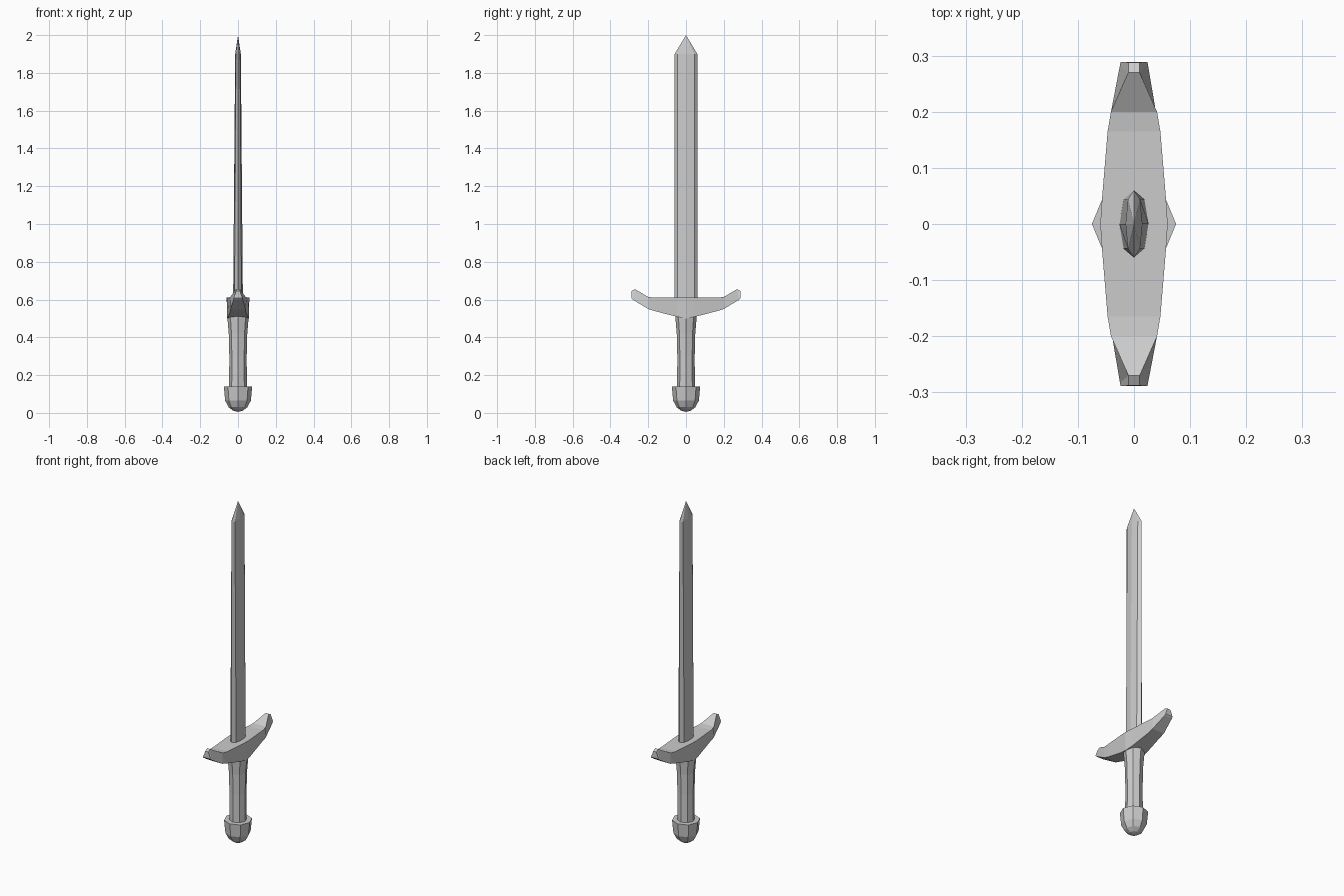
import bpy, bmesh
from math import cos, sin, pi

if "Cube" in bpy.data.objects:
    bpy.data.objects.remove(bpy.data.objects["Cube"])


def loft(name, rings):
    """Skin a list of equal-length rings; a ring of one point closes to a tip."""
    bm = bmesh.new()
    vs = [[bm.verts.new(p) for p in r] for r in rings]
    for a, b in zip(vs, vs[1:]):
        n = max(len(a), len(b))
        for i in range(n):
            j = (i + 1) % n
            if len(b) == 1:
                bm.faces.new((a[i], a[j], b[0]))
            elif len(a) == 1:
                bm.faces.new((a[0], b[j], b[i]))
            else:
                bm.faces.new((a[i], a[j], b[j], b[i]))
    for end in (vs[0], vs[-1]):
        if len(end) > 2:
            bm.faces.new(end)
    bmesh.ops.recalc_face_normals(bm, faces=bm.faces)
    mesh = bpy.data.meshes.new(name)
    bm.to_mesh(mesh)
    bm.free()
    obj = bpy.data.objects.new(name, mesh)
    bpy.context.collection.objects.link(obj)
    return obj


def octagon(r, z):
    return [(r * cos(i * pi / 4), r * sin(i * pi / 4), z) for i in range(8)]


def blade_ring(t, z):
    half = [(t, 0), (t * 0.72, 0.044), (0, 0.06), (-t * 0.72, 0.044)]
    return [(x, y, z) for x, y in half] + [(-x, -y, z) for x, y in half]


# Blade: flattened octagon thinning toward a pointed tip
loft("blade", [blade_ring(0.026, 0.58), blade_ring(0.015, 1.9), [(0, 0, 2.0)]])

# Pommel: faceted rounded cap
loft("pommel", [[(0, 0, 0.005)]] + [octagon(r, z) for r, z in
     [(0.026, 0.012), (0.05, 0.03), (0.068, 0.065), (0.075, 0.14)]])

# Grip: eight sided, flaring up to the guard
loft("grip", [octagon(r, z) for r, z in
     [(0.047, 0.13), (0.046, 0.30), (0.049, 0.42), (0.056, 0.50), (0.056, 0.52)]])

# Crossguard stations: bottom y, bottom z, bottom half width, top y, top z, top half width
side = [(0.045, 0.508, 0.052, 0.045, 0.61, 0.057),
        (0.165, 0.539, 0.040, 0.165, 0.61, 0.047),
        (0.20, 0.55, 0.039, 0.20, 0.614, 0.041),
        (0.285, 0.60, 0.025, 0.24, 0.638, 0.0225),
        (0.29, 0.642, 0.02, 0.27, 0.655, 0.01)]
# the last two stations share the end face of the arm
side[3] = (0.283, 0.60, 0.025, 0.27, 0.655, 0.01)
end = (0.289, 0.607, 0.024, 0.288, 0.645, 0.010)
arm = side[:4] + [end]


def guard_ring(s, d):
    yb, zb, wb, yt, zt, wt = s
    return [(-wb, d * yb, zb), (wb, d * yb, zb), (wt, d * yt, zt), (-wt, d * yt, zt)]


middle = (0, 0.50, 0.058, 0, 0.61, 0.060)
loft("crossguard", [guard_ring(s, -1) for s in reversed(arm)]
     + [guard_ring(middle, 1)] + [guard_ring(s, 1) for s in arm])
